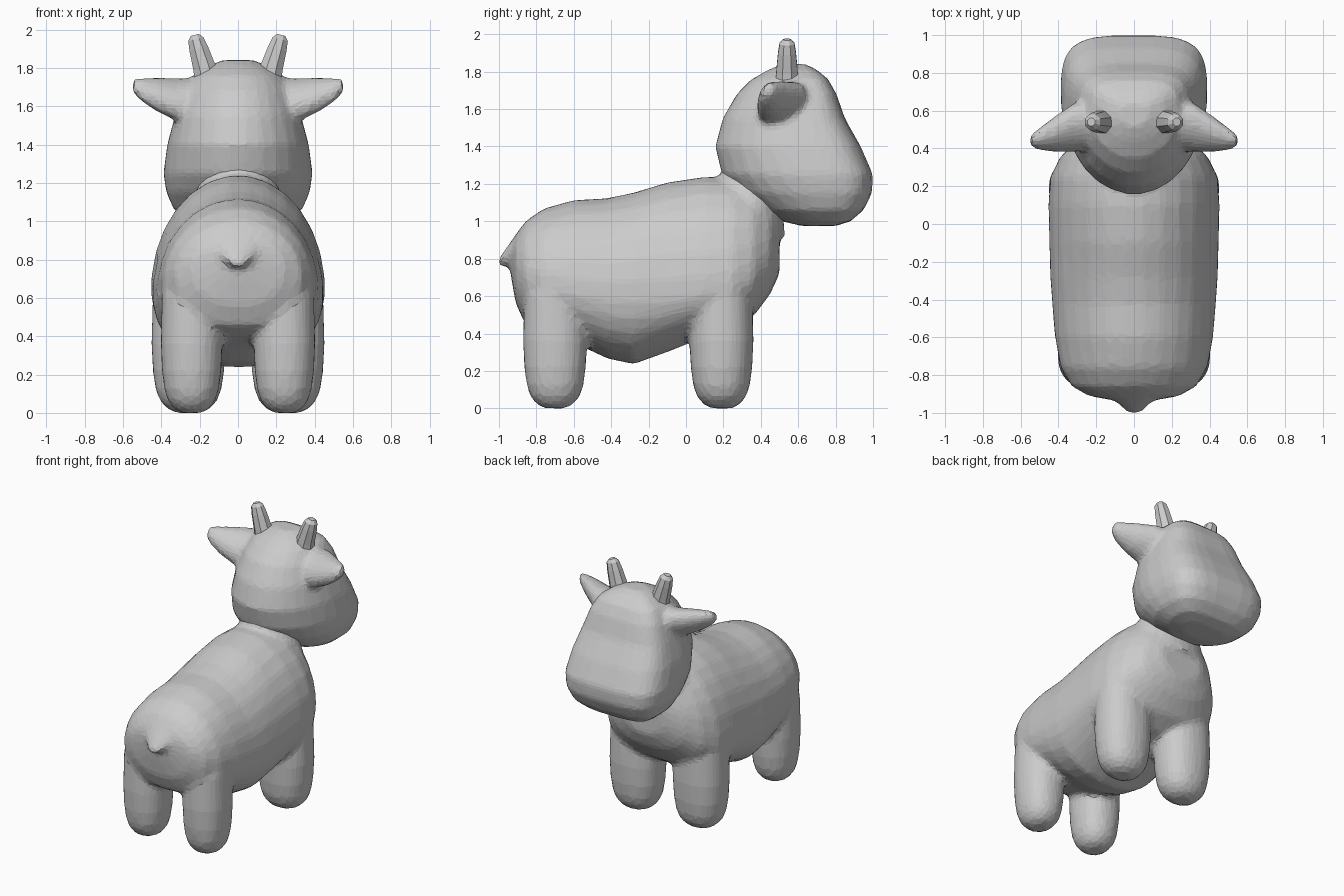
import bpy, bmesh, math

if "Cube" in bpy.data.objects:
    bpy.data.objects.remove(bpy.data.objects["Cube"])

N = 28


def ring(lo, mid, hi, w, p_lo=2.0, p_hi=2.0, n=N):
    """Egg-shaped section: half width w, running from lo to hi, widest at mid."""
    pts = []
    for i in range(n):
        t = 2 * math.pi * (i + 0.5) / n
        c, s = math.cos(t), math.sin(t)
        e = 2 / (p_hi if s > 0 else p_lo)
        a = math.copysign(abs(c) ** e, c) * w
        b = mid + (hi - mid) * s ** e if s > 0 else mid - (mid - lo) * (-s) ** e
        pts.append((a, b))
    return pts


def loft(bm, rings):
    """Skin a list of 3D rings and close both ends."""
    vs = [[bm.verts.new(p) for p in r] for r in rings]
    faces = [bm.faces.new(vs[0]), bm.faces.new(vs[-1])]
    n = len(vs[0])
    for a, b in zip(vs, vs[1:]):
        for i in range(n):
            j = (i + 1) % n
            faces.append(bm.faces.new((a[i], a[j], b[j], b[i])))
    bmesh.ops.recalc_face_normals(bm, faces=faces)


def make(name, bm):
    me = bpy.data.meshes.new(name)
    bm.to_mesh(me)
    bm.free()
    ob = bpy.data.objects.new(name, me)
    bpy.context.collection.objects.link(ob)
    return ob


def fuse(ob, voxel, smooth, ratio):
    """Melt overlapping volumes into one skin, then facet it."""
    m = ob.modifiers.new("fuse", 'REMESH')
    m.mode = 'VOXEL'
    m.voxel_size = voxel
    m = ob.modifiers.new("soften", 'SMOOTH')
    m.factor = 0.5
    m.iterations = smooth
    m = ob.modifiers.new("facet", 'DECIMATE')
    m.ratio = ratio
    m.use_symmetry = True


# Torso: sections along y (y, bottom, widest height, top, half width)
bm = bmesh.new()
torso = [
    (-0.935, .70, .80, .88, .10), (-0.91, .56, .76, .93, .24),
    (-0.86, .45, .72, 1.00, .33), (-0.76, .40, .68, 1.07, .39),
    (-0.60, .35, .64, 1.115, .42), (-0.42, .265, .62, 1.125, .435),
    (-0.28, .235, .62, 1.155, .445), (-0.10, .30, .62, 1.21, .45),
    (0.10, .38, .64, 1.24, .455), (0.25, .42, .66, 1.235, .445),
    (0.36, .49, .72, 1.20, .39), (0.45, .61, .80, 1.13, .29),
    (0.50, .72, .87, 1.04, .17),
]
loft(bm, [[(a, y, b) for a, b in ring(lo, m, hi, w, 2.2)]
          for y, lo, m, hi, w in torso])

# Neck: sections along z (z, back, front, half width)
neck = [(.92, .10, .53, .30), (1.05, .13, .52, .27), (1.16, .16, .51, .22),
        (1.24, .185, .50, .18), (1.36, .21, .52, .18)]
loft(bm, [[(a, b, z) for a, b in ring(y0, (y0 + y1) / 2, y1, w)]
          for z, y0, y1, w in neck])

# Legs: rounded columns (x, y, x radius, y radius)
foot = [(0.0, .35), (.02, .58), (.06, .79), (.12, .92), (.22, 1), (.36, 1.04), (.62, 1.0)]
for x, y, rx, ry in ((.258, .19, .187, .165), (.242, -.70, .155, .165)):
    for side in (1, -1):
        loft(bm, [[(side * x + a, y + b, z)
                   for a, b in ring(-ry * k, 0, ry * k, rx * k, 2.2, 2.2)]
                  for z, k in foot])

# Tail: short flattened tip (y, z, x radius, z radius)
tail = [(-.82, .92, .20, .09), (-.92, .855, .12, .06),
        (-.97, .805, .065, .04), (-1.005, .77, .03, .025)]
loft(bm, [[(a, y, z + b) for a, b in ring(-rz, 0, rz, rx)] for y, z, rx, rz in tail])
fuse(make("body_with_legs_and_tail", bm), .022, 5, .16)

# Head: sections along z (z, back, front, half width), square toward the muzzle
bm = bmesh.new()
head = [
    (.975, .62, .80, .16), (1.00, .51, .88, .26), (1.06, .39, .95, .335),
    (1.15, .27, .995, .375), (1.25, .19, 1.0, .39), (1.40, .155, .935, .37),
    (1.55, .195, .85, .33), (1.68, .27, .805, .285), (1.76, .35, .76, .235),
    (1.81, .44, .70, .16), (1.84, .51, .64, .08),
]
loft(bm, [[(a, b, z) for a, b in ring(y0, y0 + .6 * (y1 - y0), y1, w, 2.0, 3.6)]
          for z, y0, y1, w in head])

# Ears: tapering outward (x, y, z, y radius, z radius)
ear = [(.18, .53, 1.64, .125, .10), (.32, .51, 1.635, .13, .105),
       (.42, .475, 1.66, .095, .085), (.50, .45, 1.685, .06, .06),
       (.55, .44, 1.705, .03, .035)]
for side in (1, -1):
    loft(bm, [[(side * x, y + a, z + b + .3 * a) for a, b in ring(-rz, 0, rz, ry)]
              for x, y, z, ry, rz in ear])
fuse(make("head_with_ears", bm), .02, 4, .16)

# Horns: faceted stubs leaning outward (x, z, radius)
horn = [(.16, 1.72, .068), (.175, 1.80, .062), (.205, 1.90, .052),
        (.22, 1.95, .043), (.226, 1.972, .022)]
for side, label in ((1, "right"), (-1, "left")):
    bm = bmesh.new()
    loft(bm, [[(side * (x + a), .54 + b, z - .25 * a) for a, b in ring(-r, 0, r, r, n=8)]
              for x, z, r in horn])
    make(label + "_horn", bm)
